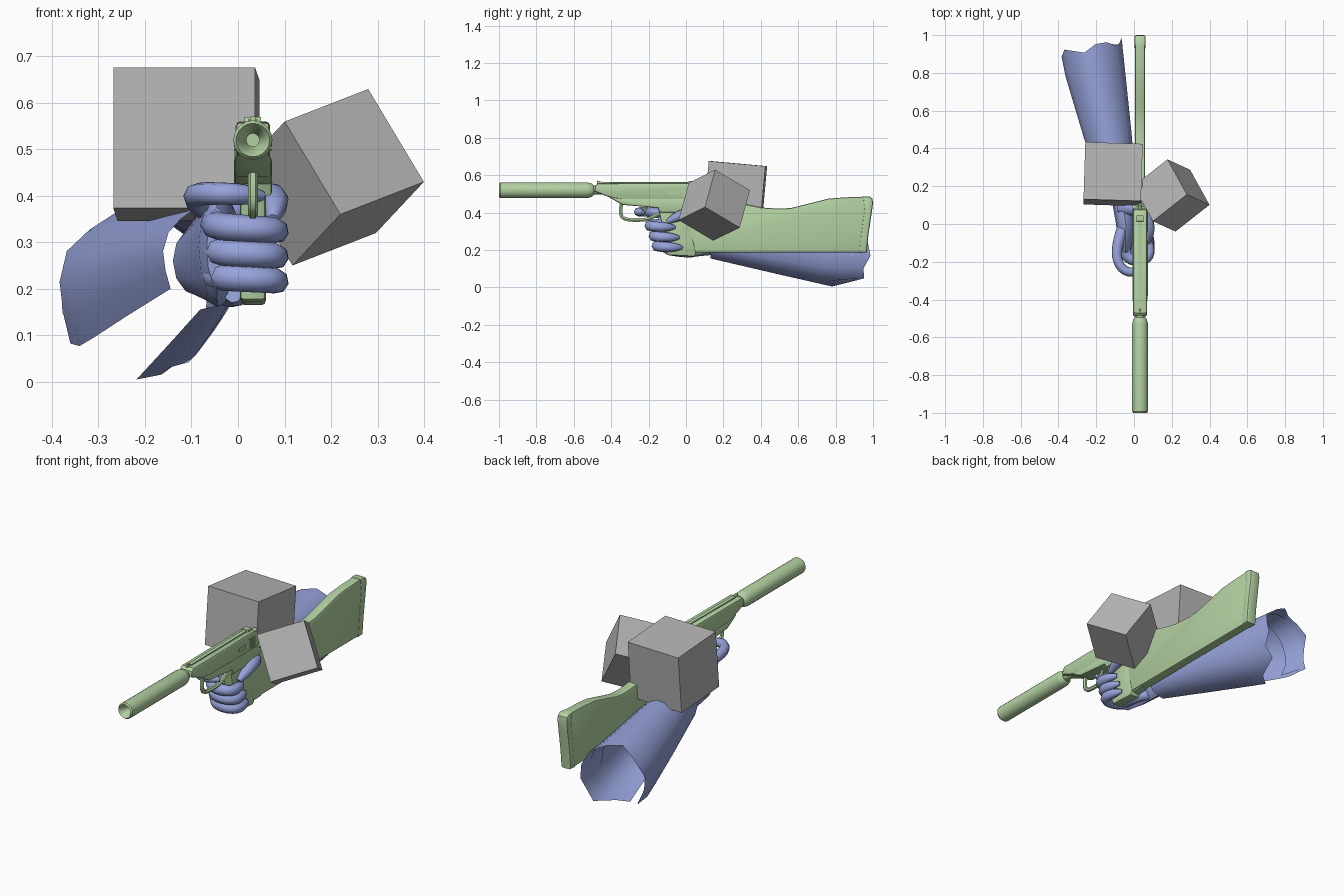
import bpy, bmesh, math
from mathutils import Matrix, Vector

if "Cube" in bpy.data.objects:
    bpy.data.objects.remove(bpy.data.objects["Cube"])

GX = 0.032  # x of the weapon centre plane


def material(name, rgb):
    m = bpy.data.materials.new(name)
    m.diffuse_color = (*rgb, 1)
    m.use_nodes = True
    m.node_tree.nodes["Principled BSDF"].inputs["Base Color"].default_value = m.diffuse_color
    return m


GREEN = material("pale_green", (0.45, 0.64, 0.36))
BLUE = material("soft_blue", (0.31, 0.37, 0.71))
GREY = material("light_grey", (0.46, 0.46, 0.46))


def finish(name, mesh, mat, smooth=None):
    ob = bpy.data.objects.new(name, mesh)
    bpy.context.collection.objects.link(ob)
    mesh.materials.clear()
    mesh.materials.append(mat)
    if smooth:
        bpy.ops.object.select_all(action='DESELECT')
        bpy.context.view_layer.objects.active = ob
        ob.select_set(True)
        bpy.ops.object.shade_smooth_by_angle(angle=math.radians(smooth))
    return ob


def from_bm(name, bm, mat, smooth=None):
    bmesh.ops.recalc_face_normals(bm, faces=bm.faces)
    me = bpy.data.meshes.new(name)
    bm.to_mesh(me)
    bm.free()
    return finish(name, me, mat, smooth)


def plate(name, outline, width, bevel=0.0, x=GX):
    """Side profile of (y, z) points extruded across x."""
    bm = bmesh.new()
    f = bm.faces.new([bm.verts.new((x - width / 2, y, z)) for y, z in outline])
    ext = bmesh.ops.extrude_face_region(bm, geom=[f])["geom"]
    bmesh.ops.translate(bm, vec=(width, 0, 0), verts=[v for v in ext if isinstance(v, bmesh.types.BMVert)])
    if bevel:
        rim = [e for e in bm.edges if abs(e.verts[0].co.x - e.verts[1].co.x) < 1e-6]
        bmesh.ops.bevel(bm, geom=rim, offset=bevel, segments=2, affect='EDGES', profile=0.5)
    return from_bm(name, bm, GREEN, 35)


def lathe(name, profile, z, sides=20):
    """(radius, y) profile spun round the barrel axis."""
    bm = bmesh.new()
    vs = [bm.verts.new((GX + r, y, z)) for r, y in profile]
    es = [bm.edges.new(p) for p in zip(vs, vs[1:])]
    bmesh.ops.spin(bm, geom=vs + es, cent=(GX, 0, z), axis=(0, 1, 0),
                   angle=math.tau, steps=sides, use_duplicate=False)
    bmesh.ops.remove_doubles(bm, verts=bm.verts, dist=1e-5)
    return from_bm(name, bm, GREEN, 35)


def tube(name, pts, mat, res=2):
    """Tapered curved tube through (x, y, z, radius) points."""
    cu = bpy.data.curves.new(name, 'CURVE')
    cu.dimensions = '3D'
    cu.bevel_depth, cu.bevel_resolution = 1.0, res
    cu.use_fill_caps = True
    cu.resolution_u = 4
    sp = cu.splines.new('NURBS')
    sp.points.add(len(pts) - 1)
    for p, (x, y, z, r) in zip(sp.points, pts):
        p.co, p.radius = (x, y, z, 1), r
    sp.order_u, sp.use_endpoint_u = 3, True
    tmp = bpy.data.objects.new("tmp", cu)
    bpy.context.collection.objects.link(tmp)
    me = bpy.data.meshes.new_from_object(tmp.evaluated_get(bpy.context.evaluated_depsgraph_get()))
    bpy.data.objects.remove(tmp)
    return finish(name, me, mat, 50)


def cube(name, centre, axes, size):
    bm = bmesh.new()
    bmesh.ops.create_cube(bm, size=size)
    bm.transform(Matrix.Translation(centre) @ axes.to_4x4())
    return from_bm(name, bm, GREY)


# Suppressor with hollow muzzle, and the barrel behind it
lathe("suppressor", [(0, -0.90), (0.014, -0.90), (0.014, -0.95), (0.032, -0.995), (0.036, -1.0),
                     (0.042, -0.992), (0.042, -0.53), (0.036, -0.505), (0.027, -0.495), (0, -0.495)], 0.52)
lathe("barrel", [(0, -0.51), (0.024, -0.51), (0.024, -0.40), (0, -0.40)], 0.522, 16)

# Pistol body
plate("slide", [(-0.49, 0.515), (-0.485, 0.545), (-0.47, 0.557), (0.05, 0.56), (0.075, 0.545),
                (0.085, 0.47), (0.06, 0.46), (-0.34, 0.462), (-0.43, 0.49)], 0.074, 0.01)
plate("frame", [(-0.42, 0.487), (-0.34, 0.442), (-0.15, 0.425), (-0.14, 0.40), (0.05, 0.40),
                (0.105, 0.435), (0.10, 0.45), (0.06, 0.475), (-0.34, 0.475)], 0.082, 0.008)
plate("grip", [(-0.15, 0.43), (-0.135, 0.36), (-0.11, 0.23), (-0.105, 0.178), (-0.09, 0.172), (0.045, 0.165),
               (0.055, 0.18), (0.04, 0.25), (0.03, 0.34), (0.05, 0.43)], 0.056, 0.01)
plate("front_sight", [(-0.475, 0.55), (-0.475, 0.571), (-0.455, 0.567), (-0.44, 0.55)], 0.012)
plate("rear_sight", [(0.01, 0.55), (0.015, 0.57), (0.045, 0.57), (0.045, 0.55)], 0.035)
plate("top_rib", [(-0.45, 0.55), (-0.45, 0.563), (0.02, 0.565), (0.02, 0.55)], 0.02)
plate("hammer", [(0.06, 0.47), (0.07, 0.53), (0.10, 0.545), (0.115, 0.53), (0.095, 0.47)], 0.022, 0.004)
for i in range(6):
    y = -0.02 + i * 0.012
    plate("slide_serration", [(y, 0.48), (y, 0.535), (y + 0.006, 0.535), (y + 0.006, 0.48)], 0.078)
plate("safety_lever", [(-0.09, 0.50), (-0.09, 0.515), (-0.04, 0.52), (-0.04, 0.498)], 0.082)

# Trigger guard and trigger
tube("trigger_guard", [(GX, y, z, 0.011) for y, z in
     [(-0.345, 0.45), (-0.355, 0.39), (-0.325, 0.362), (-0.25, 0.36), (-0.19, 0.365), (-0.135, 0.40)]], GREEN, 1)
tube("trigger", [(GX, y, z, 0.009) for y, z in
     [(-0.21, 0.44), (-0.215, 0.41), (-0.24, 0.385)]], GREEN, 1)

# Shoulder stock and butt pad
plate("stock", [(0.048, 0.187), (0.035, 0.24), (0.012, 0.30), (0.01, 0.40), (0.07, 0.44), (0.13, 0.475), (0.20, 0.478),
                (0.315, 0.446), (0.40, 0.428), (0.50, 0.421), (0.56, 0.425), (0.64, 0.445), (0.76, 0.475),
                (0.85, 0.482), (0.96, 0.486), (0.965, 0.42), (0.945, 0.28), (0.945, 0.187)], 0.052, 0.009)
plate("butt_pad", [(0.945, 0.487), (0.98, 0.487), (0.997, 0.475), (1.0, 0.45), (0.993, 0.40), (0.975, 0.28),
                   (0.966, 0.187), (0.925, 0.185), (0.935, 0.28), (0.953, 0.42)], 0.06, 0.01)
plate("grip_bracket", [(0.03, 0.178), (0.03, 0.20), (0.12, 0.20), (0.12, 0.182)], 0.04)


# Lofted arm shapes: sections are (y, cx, cz, rx, rz)
def section(secs, y):
    for a, b in zip(secs, secs[1:]):
        if y <= b[0] or b is secs[-1]:
            t = (y - a[0]) / (b[0] - a[0])
            return [p + (q - p) * t for p, q in zip(a, b)]


def loft(name, secs, angles, rows, end, closed, fold=0.0):
    bm = bmesh.new()
    grid = []
    for j in range(rows + 1):
        ring = []
        for i, a in enumerate(angles):
            y = secs[0][0] + (end(a) - secs[0][0]) * j / rows
            _, cx, cz, rx, rz = section(secs, y)
            k = 1 - fold * (i % 3 == 1)
            ring.append(bm.verts.new((cx + k * rx * math.cos(a), y, cz + k * rz * math.sin(a))))
        grid.append(ring)
    n = len(angles)
    for r0, r1 in zip(grid, grid[1:]):
        for i in range(n if closed else n - 1):
            k = (i + 1) % n
            bm.faces.new((r0[i], r0[k], r1[k], r1[i]))
    if closed:
        bm.faces.new(grid[0])
        bm.faces.new(grid[-1])
    return from_bm(name, bm, BLUE, 40)


# Torn open sleeve with a gap along its lower left side
SLEEVE = [(0.13, -0.072, 0.265, 0.09, 0.11), (0.45, -0.135, 0.228, 0.13, 0.148),
          (0.80, -0.205, 0.186, 0.165, 0.186), (0.99, -0.232, 0.19, 0.172, 0.178)]
arc = [math.radians(-96 + 312 * i / 14) for i in range(15)]
loft("sleeve", SLEEVE, arc, 7,
     lambda a: 0.935 + 0.035 * math.cos(a) + 0.02 * math.cos(5 * a) - (0.14 if math.sin(a) < -0.85 else 0),
     False, 0.04)
LINING = [(0.78, -0.2, 0.19, 0.15, 0.165), (0.90, -0.22, 0.19, 0.165, 0.172)]
loft("sleeve_lining", LINING, arc[4:], 1, lambda a: 0.89, False)

# Palm and wrist
PALM = [(-0.15, -0.045, 0.29, 0.022, 0.085), (-0.10, -0.045, 0.29, 0.04, 0.115),
        (0.0, -0.043, 0.285, 0.052, 0.125), (0.10, -0.058, 0.275, 0.055, 0.105),
        (0.24, -0.085, 0.26, 0.055, 0.075)]
loft("palm", PALM, [math.tau * i / 12 for i in range(12)], 8, lambda a: 0.24, True)
# Heel of the hand wrapping the back of the grip
tube("palm_heel", [(-0.05, 0.06, 0.20, 0.03), (-0.02, 0.05, 0.19, 0.03), (0.0, -0.02, 0.185, 0.025),
                   (-0.01, -0.08, 0.19, 0.02)], BLUE)

# Three fingers wrapped round the front of the grip
for name, z, dy in (("middle_finger", 0.33, 0), ("ring_finger", 0.275, 0.022), ("little_finger", 0.222, 0.038)):
    tube(name, [(-0.05, -0.08 + dy, z + 0.01, 0.032), (-0.055, -0.17 + dy, z + 0.005, 0.03),
                (0.02, -0.20 + dy, z, 0.029), (0.085, -0.175 + dy, z - 0.004, 0.028),
                (0.08, -0.09 + dy, z - 0.008, 0.025), (0.062, -0.06 + dy, z - 0.008, 0.010)], BLUE)

# Index finger on the trigger
tube("index_finger", [(-0.06, -0.03, 0.375, 0.034), (-0.095, -0.12, 0.395, 0.028), (-0.085, -0.215, 0.405, 0.025),
                      (-0.03, -0.262, 0.405, 0.024), (0.03, -0.24, 0.402, 0.022), (0.055, -0.23, 0.40, 0.010)], BLUE)
# Thumb over the back of the grip to the far side
tube("thumb", [(-0.06, 0.09, 0.34, 0.05), (-0.01, 0.09, 0.38, 0.045), (0.06, 0.07, 0.40, 0.032),
               (0.08, 0.0, 0.395, 0.03), (0.08, -0.06, 0.375, 0.027), (0.075, -0.10, 0.35, 0.012)], BLUE)

# Two loose cubes
cube("large_cube", (-0.111, 0.264, 0.511),
     Matrix.Rotation(math.radians(-1.8), 3, 'Z') @ Matrix.Rotation(math.radians(-5.2), 3, 'X'), 0.304)
cols = [Vector(v).normalized() for v in ((0.18, 0.142, 0.07), (-0.12, 0.055, 0.20), (-0.103, 0.186, -0.11))]
cube("small_cube", (0.1985, 0.151, 0.44), Matrix(cols).transposed(), 0.239)
